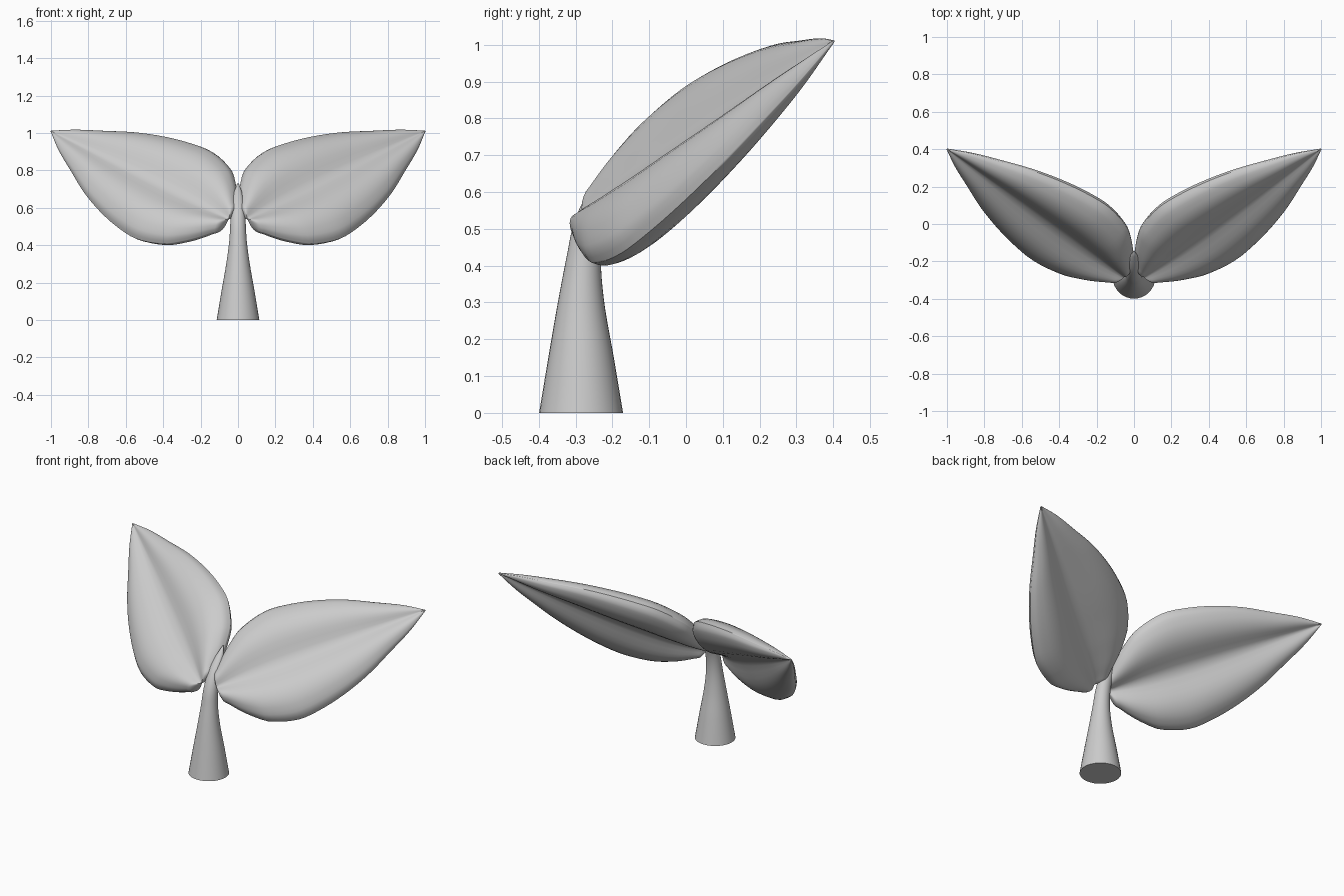
import bpy, bmesh, math
from mathutils import Vector

if "Cube" in bpy.data.objects:
    bpy.data.objects.remove(bpy.data.objects["Cube"])


def smooth(keys, x):
    """Smooth curve through (x, y) keys, cubic Hermite."""
    n = len(keys)
    def slope(i):
        a, b = keys[max(i - 1, 0)], keys[min(i + 1, n - 1)]
        return (b[1] - a[1]) / (b[0] - a[0])
    for i in range(n - 1):
        (x0, y0), (x1, y1) = keys[i], keys[i + 1]
        if x <= x1 or i == n - 2:
            h = x1 - x0
            t = min(max((x - x0) / h, 0), 1)
            return (y0 * (2*t**3 - 3*t*t + 1) + y1 * (3*t*t - 2*t**3)
                    + slope(i) * h * (t**3 - 2*t*t + t) + slope(i + 1) * h * (t**3 - t*t))


def loft(name, rings):
    """Skin a list of closed rings and cap both ends."""
    bm = bmesh.new()
    loops = [[bm.verts.new(p) for p in r] for r in rings]
    n = len(rings[0])
    for a, b in zip(loops, loops[1:]):
        for i in range(n):
            bm.faces.new((a[i], a[(i + 1) % n], b[(i + 1) % n], b[i]))
    bm.faces.new(loops[0])
    bm.faces.new(loops[-1])
    bmesh.ops.recalc_face_normals(bm, faces=bm.faces)
    me = bpy.data.meshes.new(name)
    bm.to_mesh(me)
    bm.free()
    ob = bpy.data.objects.new(name, me)
    bpy.context.collection.objects.link(ob)
    bpy.ops.object.select_all(action='DESELECT')
    ob.select_set(True)
    bpy.context.view_layer.objects.active = ob
    bpy.ops.object.shade_smooth_by_angle(angle=math.radians(50))
    return ob


# Stem: tapered, bending backward at the top (keys over height)
centre_y = [(0, -.285), (.15, -.285), (.3, -.285), (.42, -.278), (.52, -.262),
            (.61, -.225), (.68, -.18), (.73, -.145)]
radius = [(0, .114), (.15, .089), (.3, .063), (.42, .047), (.52, .041),
          (.61, .035), (.68, .022), (.73, .004)]
rings = []
for k in range(31):
    z = .73 * k / 30
    y, r = smooth(centre_y, z), smooth(radius, z)
    rings.append([(r * math.cos(a), y + r * math.sin(a), z)
                  for a in (2 * math.pi * i / 32 for i in range(32))])
loft("stem", rings)

# Leaf: two puffed lobes either side of a midrib crease
base, tip = Vector((.07, -.27, .55)), Vector((1, .4, 1.01))
along = (tip - base).normalized()
across = Vector((-.62, .39, .685))
across = (across - along * across.dot(along)).normalized()
normal = along.cross(across)
length = (tip - base).length
start = -.025

half_width = [(0, .10), (.06, .17), (.12, .228), (.2, .288), (.36, .335), (.5, .325),
              (.66, .288), (.82, .23), (.97, .155), (1.12, .078), (length, .003)]
thickness = [(0, .022), (.15, .036), (.3, .058), (.5, .075), (.7, .071),
             (.85, .052), (.95, .030), (1, 0)]
puff = [(0, .5), (.1, .8), (.25, 1), (.5, 1), (.8, .75), (1.05, .42), (length, .04)]

rings = []
for k in range(49):
    s = start + (length - start) * (1 - math.cos(math.pi * k / 48)) / 2
    if s < 0:
        f = math.sqrt(max(1 - (s / start) ** 2, .0009))
        w, p = .10 * f, .5 * f
    else:
        w, p = smooth(half_width, s), smooth(puff, s)
    ring = []
    for i in range(56):
        a = 2 * math.pi * i / 56
        v = math.cos(a)
        h = smooth(thickness, abs(v)) * p * (1 if math.sin(a) >= 0 else -1)
        mid = (-.015 - .02 * v * v) * p
        ring.append(base + along * s + across * (v * w) + normal * (mid + h))
    rings.append(ring)
leaf = loft("leaf_pair", rings)
mirror = leaf.modifiers.new("mirror", 'MIRROR')
mirror.use_mirror_merge = False
